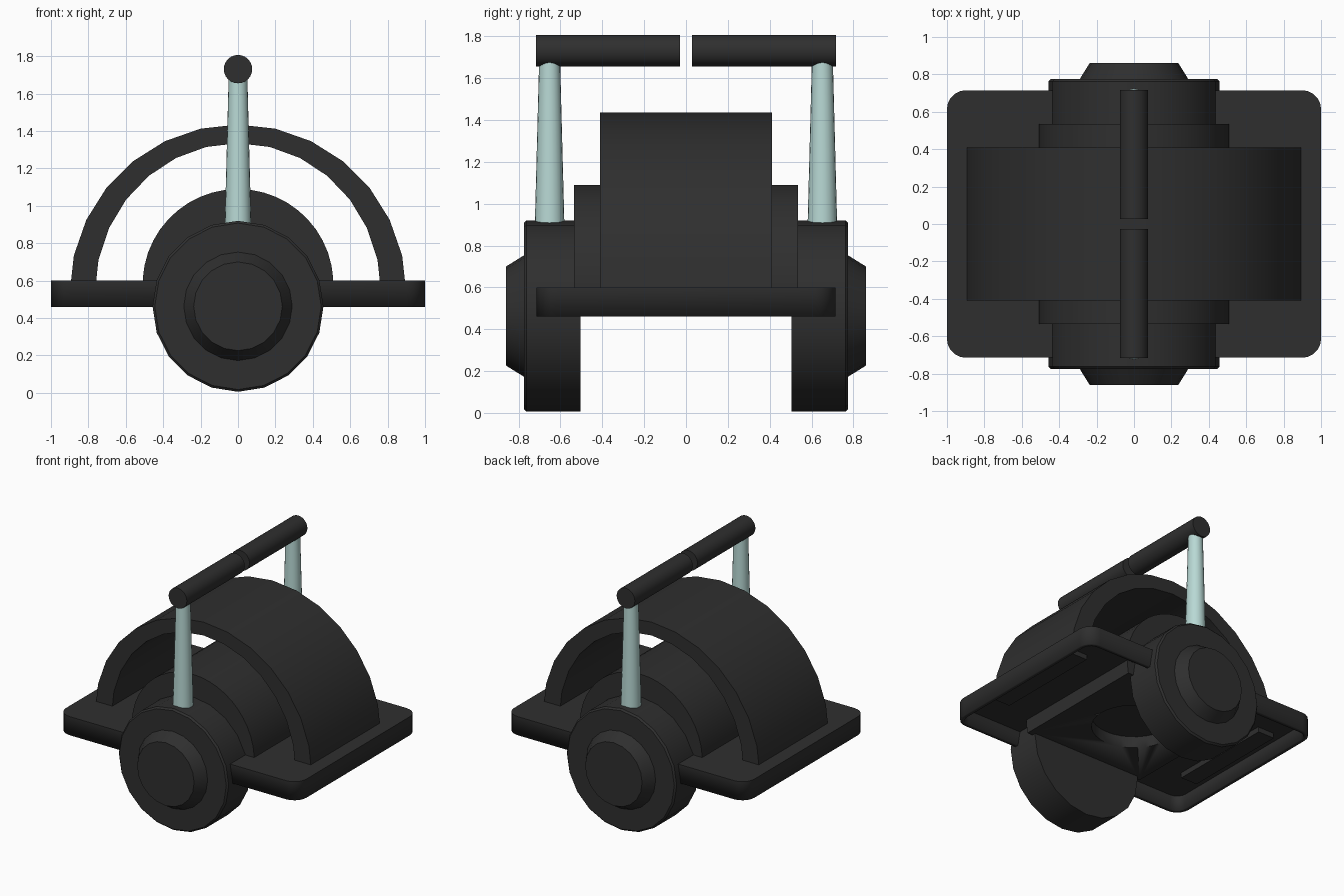
import bpy, bmesh, math

if "Cube" in bpy.data.objects:
    bpy.data.objects.remove(bpy.data.objects["Cube"])


def material(name, rgb):
    m = bpy.data.materials.new(name)
    m.diffuse_color = (*rgb, 1)
    m.use_nodes = True
    m.node_tree.nodes["Principled BSDF"].inputs["Base Color"].default_value = m.diffuse_color
    return m


DARK = material("dark_plastic", (0.028, 0.028, 0.028))
TEAL = material("pale_teal", (0.48, 0.69, 0.66))


def finish(bm, name, mat, smooth=True):
    bmesh.ops.remove_doubles(bm, verts=bm.verts, dist=1e-5)
    bmesh.ops.recalc_face_normals(bm, faces=bm.faces)
    me = bpy.data.meshes.new(name)
    bm.to_mesh(me)
    bm.free()
    ob = bpy.data.objects.new(name, me)
    bpy.context.collection.objects.link(ob)
    me.materials.append(mat)
    if smooth:
        bpy.ops.object.select_all(action='DESELECT')
        bpy.context.view_layer.objects.active = ob
        ob.select_set(True)
        bpy.ops.object.shade_smooth_by_angle(angle=math.radians(30))
    return ob


def lathe_y(name, profile, z, sides, mat):
    """Capped solid turned around a y-axis at height z; profile is (radius, y)."""
    bm = bmesh.new()
    rings = []
    for r, y in profile:
        rings.append([bm.verts.new((r * math.sin(a), y, z - r * math.cos(a)))
                      for a in (2 * math.pi * i / sides for i in range(sides))])
    for a, b in zip(rings, rings[1:]):
        for i in range(sides):
            j = (i + 1) % sides
            bm.faces.new((a[i], a[j], b[j], b[i]))
    bm.faces.new(rings[0])
    bm.faces.new(rings[-1])
    return finish(bm, name, mat)


def extrude_y(name, outline, half, mat):
    """Prism of an (x, z) outline from -half to half along y."""
    bm = bmesh.new()
    a = [bm.verts.new((x, -half, z)) for x, z in outline]
    b = [bm.verts.new((x, half, z)) for x, z in outline]
    n = len(a)
    for i in range(n):
        j = (i + 1) % n
        bm.faces.new((a[i], a[j], b[j], b[i]))
    bm.faces.new(a)
    bm.faces.new(b)
    return finish(bm, name, mat)


def arc(rx, rz, zc, a0, a1, n):
    return [(rx * math.cos(t), zc + rz * math.sin(t))
            for t in (math.radians(a0 + (a1 - a0) * i / n) for i in range(n + 1))]


# base tray: rounded plate, open and hollow underneath
bm = bmesh.new()
bmesh.ops.create_cube(bm, size=1)
for v in bm.verts:
    v.co = (v.co.x * 2, v.co.y * 1.43, 0.53 + v.co.z * 0.14)
upright = [e for e in bm.edges if abs(e.verts[0].co.z - e.verts[1].co.z) > 0.1]
bmesh.ops.bevel(bm, geom=upright, offset=0.1, segments=5, profile=0.5, affect='EDGES')
bm.normal_update()
bottom = [f for f in bm.faces if f.normal.z < -0.9]
bmesh.ops.delete(bm, geom=bottom, context='FACES_ONLY')
# normals are forced outward so that the shell grows inward
bmesh.ops.recalc_face_normals(bm, faces=bm.faces)
if max(bm.faces, key=lambda f: f.calc_area()).normal.z < 0:
    bmesh.ops.reverse_faces(bm, faces=bm.faces)
tray = finish(bm, "base_tray", DARK)
shell = tray.modifiers.new("shell", 'SOLIDIFY')
shell.thickness = 0.03
shell.offset = -1
shell.use_even_offset = True

# central drum, flat below with a round recess
drum = extrude_y("center_drum", arc(0.51, 0.51, 0.58, -12, 192, 26), 0.535, DARK)
bm = bmesh.new()
bmesh.ops.create_cone(bm, cap_ends=True, segments=32, radius1=0.29, radius2=0.29, depth=0.2)
for v in bm.verts:
    v.co.z += 0.46
cutter = finish(bm, "recess_cutter", DARK)
cutter.hide_render = True
cutter.hide_viewport = True
cut = drum.modifiers.new("recess", 'BOOLEAN')
cut.operation = 'DIFFERENCE'
cut.object = cutter

# arched cover, its feet reaching through the plate
extrude_y("arched_cover",
          arc(0.9, 0.9, 0.535, 0, 180, 14) + arc(0.765, 0.8, 0.535, 180, 0, 14),
          0.41, DARK)

for s, side in ((-1, "front"), (1, "back")):
    # wheel with hub
    lathe_y(side + "_wheel", [(0.457, s * 0.505), (0.457, s * 0.763), (0.445, s * 0.775)],
            0.463, 20, DARK)
    lathe_y(side + "_hub", [(0.29, s * 0.76), (0.29, s * 0.775), (0.237, s * 0.86)],
            0.463, 20, DARK)
    # tapered post
    bm = bmesh.new()
    bmesh.ops.create_cone(bm, cap_ends=True, segments=20, radius1=0.072, radius2=0.05, depth=0.84)
    for v in bm.verts:
        v.co.y += s * 0.652
        v.co.z += 1.27
    finish(bm, side + "_post", TEAL)
    # grip bar
    lathe_y(side + "_grip", [(0.076, s * 0.028), (0.076, s * 0.716)], 1.731, 24, DARK)
